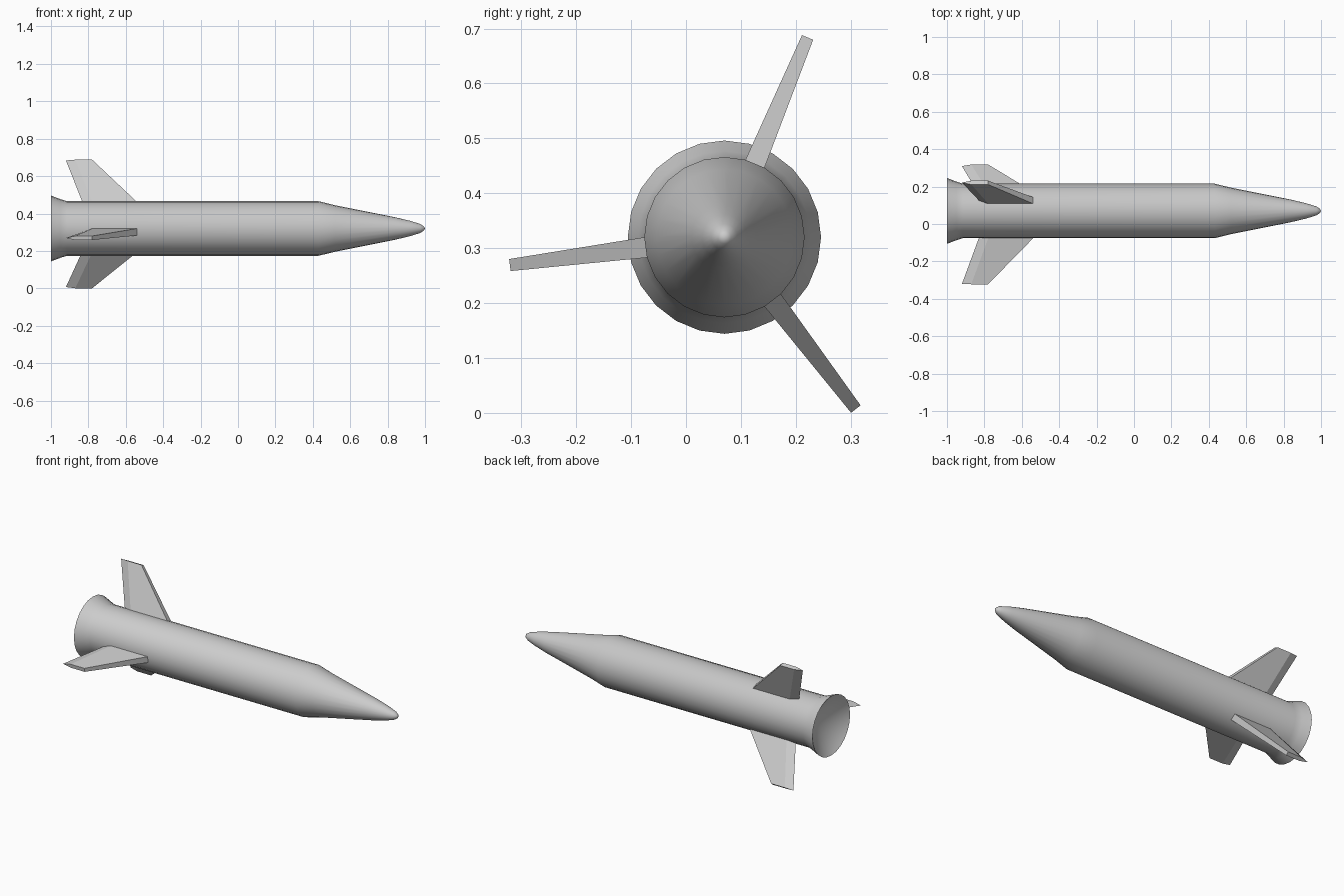
import bpy, bmesh, math
from mathutils import Vector

if "Cube" in bpy.data.objects:
    bpy.data.objects.remove(bpy.data.objects["Cube"])

CY, CZ, SIDES = 0.07, 0.32, 24


def make_object(name, bm):
    bmesh.ops.remove_doubles(bm, verts=bm.verts, dist=1e-5)
    bmesh.ops.recalc_face_normals(bm, faces=bm.faces)
    mesh = bpy.data.meshes.new(name)
    bm.to_mesh(mesh)
    bm.free()
    obj = bpy.data.objects.new(name, mesh)
    bpy.context.collection.objects.link(obj)
    obj.location = (0, CY, CZ)
    return obj


def lathe(name, profile, angle):
    """Revolve (x, radius) points around the long axis."""
    bm = bmesh.new()
    verts = [bm.verts.new((x, 0, r)) for x, r in profile]
    edges = [bm.edges.new(pair) for pair in zip(verts, verts[1:])]
    bmesh.ops.spin(bm, geom=verts + edges, axis=(1, 0, 0), cent=(0, 0, 0),
                   angle=math.tau, steps=SIDES, use_merge=True)
    obj = make_object(name, bm)
    bpy.context.view_layer.objects.active = obj
    obj.select_set(True)
    bpy.ops.object.shade_smooth_by_angle(angle=math.radians(angle))
    obj.select_set(False)


def fin(name, angle):
    """Tapered fin: blunt leading edge, wedge-shaped trailing edge."""
    out = Vector((0, math.cos(angle), math.sin(angle)))
    side = Vector((0, -math.sin(angle), math.cos(angle)))
    bm = bmesh.new()
    rings = []
    # radius, leading x, shoulder x, trailing x, half thickness
    for r, lead, mid, trail, t in ((0.12, -0.515, -0.77, -0.82, 0.0195),
                                   (0.394, -0.78, -0.87, -0.92, 0.011)):
        section = ((lead, t), (mid, t), (trail, 0), (mid, -t), (lead, -t))
        rings.append([bm.verts.new(Vector((x, 0, 0)) + out * r + side * s)
                      for x, s in section])
    root, tip = rings
    bm.faces.new(root)
    bm.faces.new(tip)
    for i in range(5):
        j = (i + 1) % 5
        bm.faces.new((root[i], root[j], tip[j], tip[i]))
    make_object(name, bm)


# Fuselage with pointed nose, flared tail and hollow exhaust cone
lathe("rocket_body", [(1.0, 0), (0.993, 0.012), (0.975, 0.024), (0.92, 0.041),
                      (0.84, 0.060), (0.52, 0.124), (0.43, 0.146),
                      (-0.915, 0.146), (-0.95, 0.157), (-1.0, 0.176),
                      (-0.88, 0)], 40)

# Three stabilising fins
for k in range(3):
    fin(f"tail_fin_{k + 1}", math.radians(67.4 + 120 * k))
